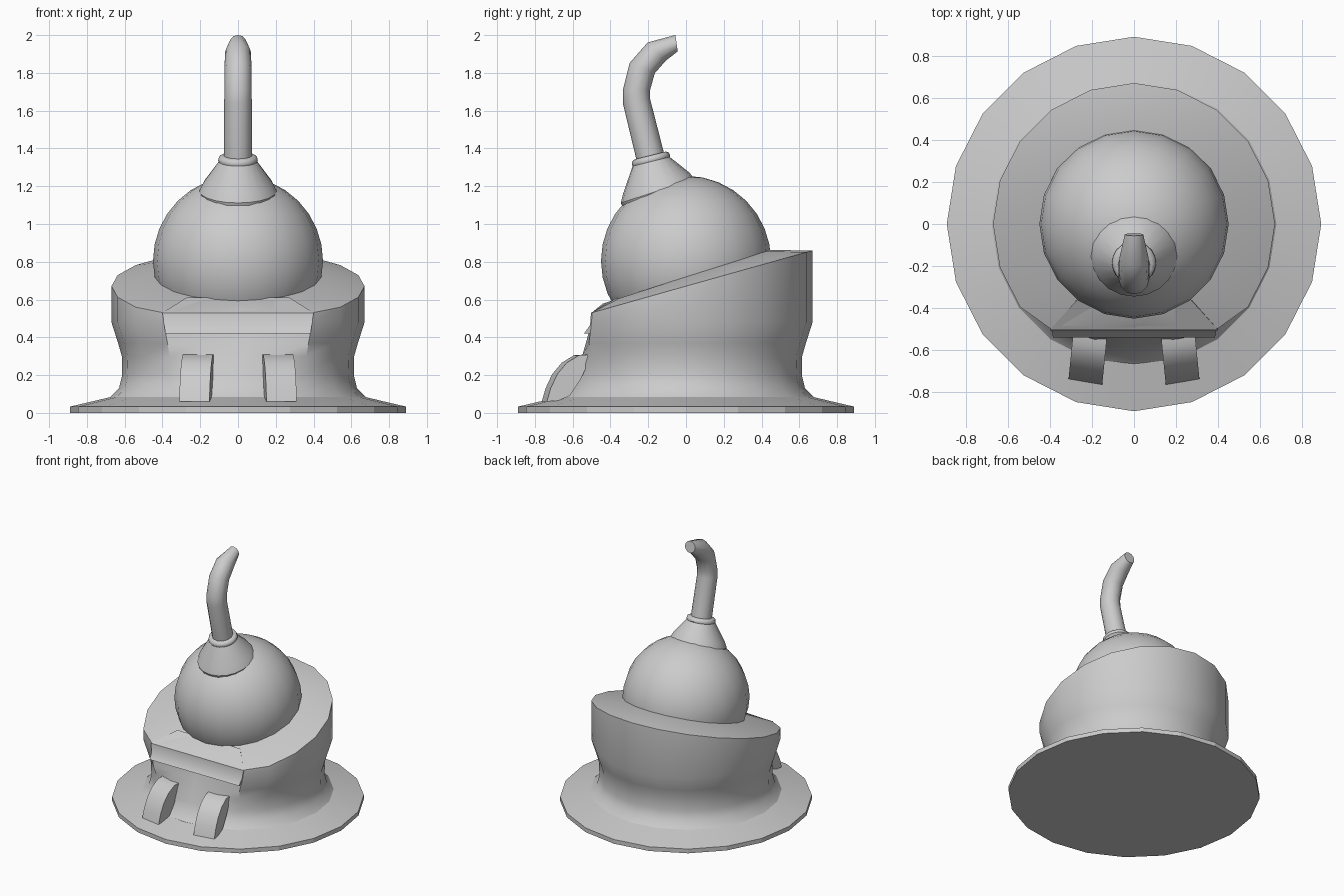
import bpy, bmesh
from math import sin, cos, pi, radians

if "Cube" in bpy.data.objects:
    bpy.data.objects.remove(bpy.data.objects["Cube"])

N = 20


def finish(name, rows, closed=True, caps=True, angle=35):
    """Skin a list of equal-length point rows into an object."""
    bm = bmesh.new()
    vs = [[bm.verts.new(p) for p in row] for row in rows]
    n = len(rows[0])
    for a, b in zip(vs, vs[1:]):
        for i in range(n if closed else n - 1):
            j = (i + 1) % n
            bm.faces.new((a[i], a[j], b[j], b[i]))
    if caps:
        bm.faces.new(vs[0][::-1])
        bm.faces.new(vs[-1])
    bmesh.ops.recalc_face_normals(bm, faces=bm.faces)
    me = bpy.data.meshes.new(name)
    bm.to_mesh(me)
    bm.free()
    ob = bpy.data.objects.new(name, me)
    bpy.context.collection.objects.link(ob)
    bpy.ops.object.select_all(action='DESELECT')
    ob.select_set(True)
    bpy.context.view_layer.objects.active = ob
    bpy.ops.object.shade_smooth_by_angle(angle=radians(angle))
    return ob


def ring(y, z, r, tilt=0, n=N):
    """Circle centred on x = 0, tilted so its back edge rises."""
    t = radians(tilt)
    return [(r * cos(2 * pi * i / n),
             y + r * sin(2 * pi * i / n) * cos(t),
             z + r * sin(2 * pi * i / n) * sin(t)) for i in range(n)]


# Base plate
finish("base_plate", [ring(0, 0, .89), ring(0, .033, .89), ring(0, .085, .67)], angle=10)

# Waisted body with its front pulled flat and a slanted top
rows = []
for r, z, front in [(.68, .08, -.67), (.63, .13, -.62), (.613, .2, -.585),
                    (.615, .3, -.55), (.635, .37, -.53), (.67, .48, -.5)]:
    rows.append([(x, max(y, front), pz) for x, y, pz in ring(0, z, r)])
rows.append([(x, y, .53 + .282 * (y + .5)) for x, y, _ in rows[-1]])
rows.append([(x, y, .582 + .322 * (y + .43)) for x, y, _ in ring(0, 0, .44)])
finish("body", rows)

# Flared lip across the front
lip = [(.27, -.36, .612), (.4, -.503, .53), (.39, -.508, .465),
       (.385, -.54, .42), (.385, -.44, .42)]
finish("front_lip", [[(s * w, y, z) for w, y, z in lip] for s in (-1, 1)])

# Two curved feet on the front
foot = [(-.51, .31), (-.58, .305), (-.645, .265), (-.695, .205), (-.73, .13),
        (-.75, .06), (-.69, .065), (-.63, .09), (-.57, .18)]
for side, label in ((-1, "left"), (1, "right")):
    sides = []
    for off in (-.08, .08):
        sides.append([(side * (.22 + off - .1 * (y + .64)), y + .17 * off, z)
                      for y, z in foot])
    finish("front_foot_" + label, sides)

# Round dome
bpy.ops.mesh.primitive_uv_sphere_add(segments=N, ring_count=16, radius=.45,
                                     location=(0, 0, .805))
dome = bpy.context.object
dome.name = "dome"
bpy.ops.object.shade_smooth()

# Tilted collar and its thin rim
finish("collar", [ring(-.145, 1.14, .195, 18), ring(-.15, 1.175, .205, 18),
                  ring(-.158, 1.215, .185, 18), ring(-.186, 1.335, .098, 14)])
finish("collar_rim", [ring(-.184, 1.325, .098, 14), ring(-.185, 1.337, .105, 14),
                      ring(-.189, 1.355, .1, 14), ring(-.19, 1.363, .085, 14)], angle=50)

# Bent horn with a flattened, narrow tip
finish("horn", [ring(-.18, 1.3, .075, 14, 12), ring(-.19, 1.36, .075, 14, 12),
                ring(-.262, 1.65, .073, 10, 12), ring(-.262, 1.71, .072, 0, 12),
                ring(-.232, 1.825, .072, -22, 12), ring(-.155, 1.913, .068, -45, 12),
                ring(-.05, 1.957, .044, -82, 12)], angle=50)
